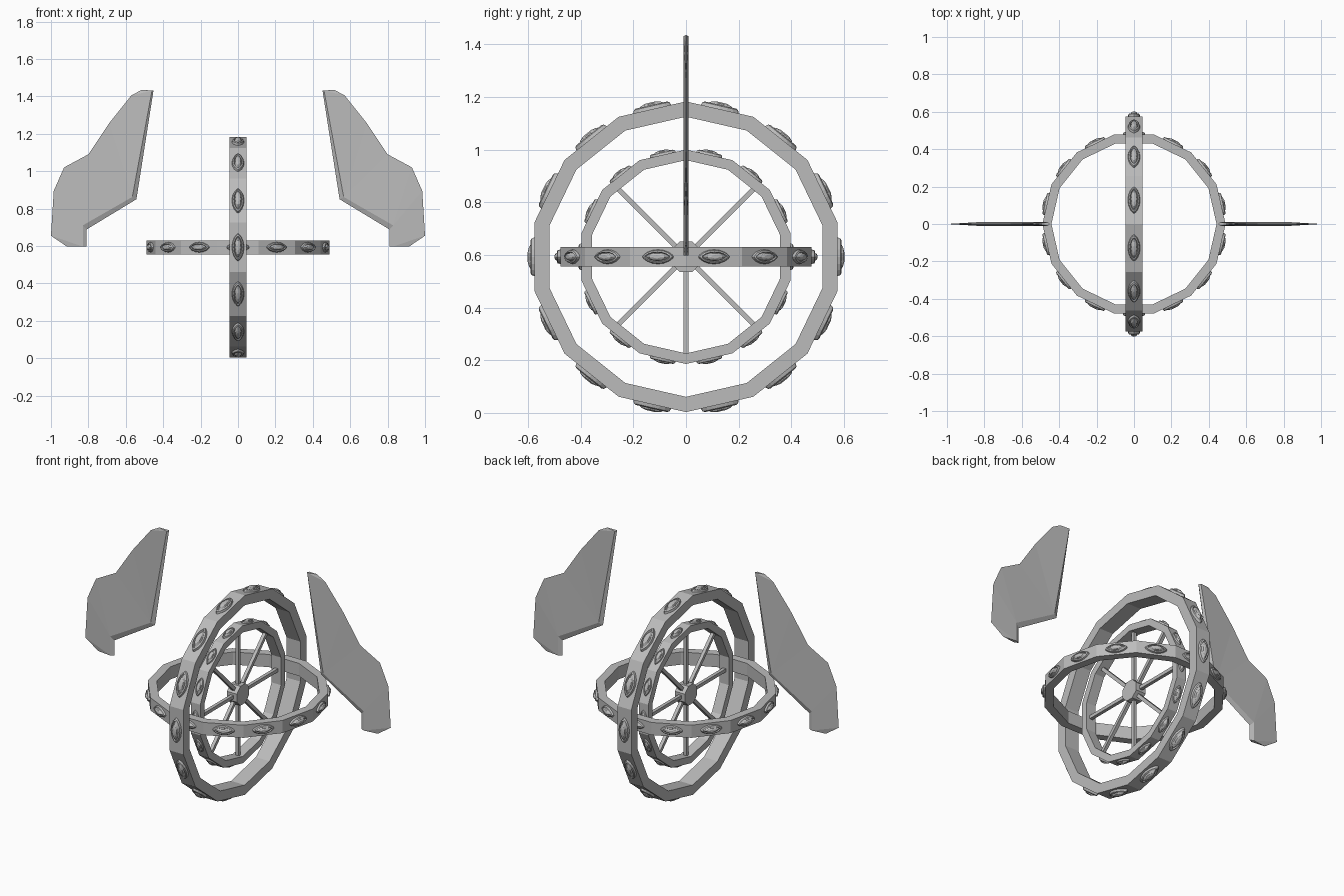
import bpy, bmesh, math
from mathutils import Vector, Matrix

if "Cube" in bpy.data.objects:
    bpy.data.objects.remove(bpy.data.objects["Cube"])

N = 14            # sides of every ring
CZ = 0.593        # common centre height

grey = bpy.data.materials.new("plain_grey")
grey.diffuse_color = (0.5, 0.5, 0.5, 1)
grey.use_nodes = True
grey.node_tree.nodes["Principled BSDF"].inputs["Base Color"].default_value = grey.diffuse_color


def finish(bm, name, matrix=Matrix()):
    bmesh.ops.recalc_face_normals(bm, faces=bm.faces)
    bm.transform(matrix)
    me = bpy.data.meshes.new(name)
    bm.to_mesh(me)
    bm.free()
    me.materials.append(grey)
    ob = bpy.data.objects.new(name, me)
    bpy.context.collection.objects.link(ob)
    return ob


def bridge(bm, a, b):
    n = len(a)
    for i in range(n):
        j = (i + 1) % n
        bm.faces.new((a[i], a[j], b[j], b[i]))


def ring(name, s, matrix):
    """Faceted band around the x axis, a corner at the top."""
    bm = bmesh.new()
    loops = []
    for r, x in ((.59, -.045), (.59, .045), (.532, .045), (.532, -.045)):
        loops.append([bm.verts.new((x * s, r * s * math.sin(t), r * s * math.cos(t)))
                      for t in (2 * math.pi * i / N for i in range(N))])
    for k in range(4):
        bridge(bm, loops[k], loops[(k + 1) % 4])
    return finish(bm, name, matrix)


def eyes(name, s, matrix):
    """One almond eye with raised lids on each outer facet."""
    bm = bmesh.new()
    apothem = .59 * math.cos(math.pi / N)
    # scale of length, scale of width, height above the facet
    lids = ((1, 1, -.004), (.92, .88, .012), (.8, .68, .016),
            (.72, .56, .010), (.5, .45, .021), (.25, .22, .026))
    M = 16
    for f in range(N):
        a = 2 * math.pi * (f + .5) / N
        out = Vector((0, math.sin(a), math.cos(a)))
        tan = Vector((0, math.cos(a), -math.sin(a)))
        loops = []
        for lu, lv, h in lids:
            loop = []
            for i in range(M):
                t = 2 * math.pi * i / M
                sn = math.sin(t)
                u = .075 * lu * math.cos(t)
                v = .034 * lv * math.copysign(abs(sn) ** 1.4, sn)
                p = out * (apothem + h) + tan * u + Vector((v, 0, 0))
                loop.append(bm.verts.new(p * s))
            loops.append(loop)
        for p, q in zip(loops, loops[1:]):
            bridge(bm, p, q)
        bm.faces.new(loops[-1])
    return finish(bm, name, matrix)


# Three nested rings with eyes
up = Matrix.Translation((0, 0, CZ))
flat = up @ Matrix.Rotation(math.pi / 2, 4, 'Y')
for label, s, m in (("outer", 1, up), ("level", .83, flat), ("inner", .69, up)):
    ring(label + "_ring", s, m)
    eyes(label + "_ring_eyes", s, m)

# Hub
bm = bmesh.new()
bmesh.ops.create_cone(bm, cap_ends=True, segments=8, radius1=.062, radius2=.062, depth=.065,
                      matrix=Matrix.Rotation(math.pi / 2, 4, 'Y') @ Matrix.Rotation(math.pi / 8, 4, 'Z'))
finish(bm, "hub", up)

# Spokes
bm = bmesh.new()
for i in range(8):
    m = Matrix.Rotation(i * math.pi / 4, 4, 'X') @ Matrix.Translation((0, 0, .21)) \
        @ Matrix.Diagonal((.02, .02, .33, 1))
    bmesh.ops.create_cube(bm, size=1, matrix=m)
finish(bm, "spokes", up)


# Wings: thick along the inner edge, tapering to a sharp outer edge
def wing(name, side):
    outer = [(.915, .597), (1.0, .655), (.985, .895), (.93, 1.02),
             (.80, 1.09), (.69, 1.255), (.57, 1.405), (.515, 1.435)]
    inner = [(.46, 1.43), (.565, .862), (.83, .71), (.83, .597)]
    ridge = [(.452, 1.43), (.543, .85), (.81, .688), (.81, .597)]
    pair = [3, 3, 2, 2, 1, 1, 0, 0]
    bm = bmesh.new()
    O = [bm.verts.new((side * x, 0, z)) for x, z in outer]
    R = [bm.verts.new((side * x, 0, z)) for x, z in ridge]
    for y in (-.01, .01):
        I = [bm.verts.new((side * x, y, z)) for x, z in inner]
        for i in range(7):
            a, b = I[pair[i]], I[pair[i + 1]]
            bm.faces.new((O[i], O[i + 1], a) if a == b else (O[i], O[i + 1], b, a))
        for i in range(3):
            bm.faces.new((I[i], I[i + 1], R[i + 1], R[i]))
        bm.faces.new((I[0], R[0], O[7]))
        bm.faces.new((I[3], O[0], R[3]))
    return finish(bm, name)


wing("right_wing", 1)
wing("left_wing", -1)
